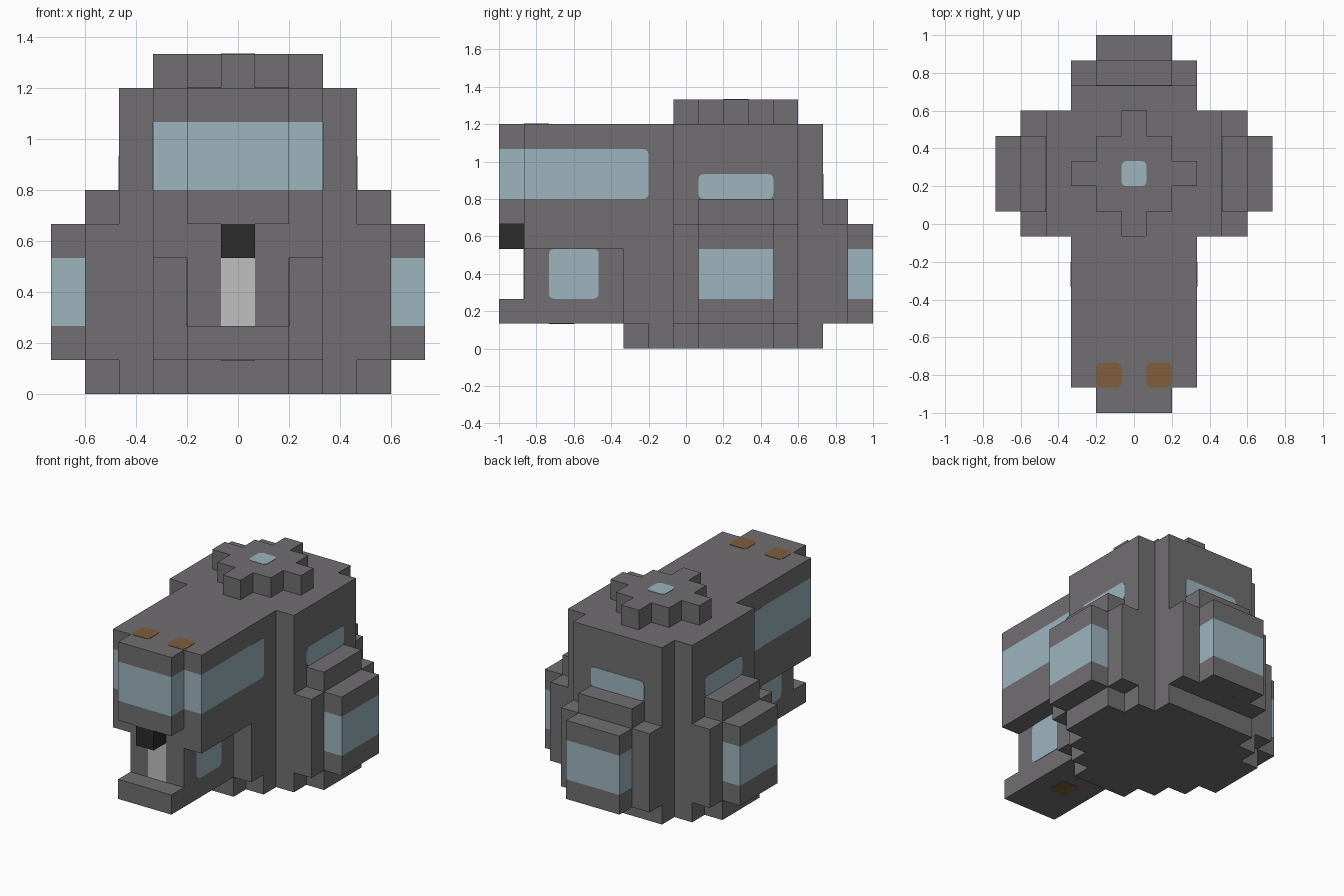
import bpy
import bmesh
from math import cos, sin, pi
from mathutils import Vector

if "Cube" in bpy.data.objects:
    bpy.data.objects.remove(bpy.data.objects["Cube"])

U = 2 / 15  # size of one building block; all part sizes below are in blocks


def material(name, rgb):
    lin = [((c / 255 + 0.055) / 1.055) ** 2.4 for c in rgb] + [1]
    m = bpy.data.materials.new(name)
    m.use_nodes = True
    m.diffuse_color = lin
    m.node_tree.nodes["Principled BSDF"].inputs["Base Color"].default_value = lin
    return m


GREY = material("body grey", (113, 111, 113))
GLASS = material("pale blue glass", (157, 181, 190))
BLACK = material("black", (44, 44, 44))
LIGHT = material("light grey", (192, 192, 192))
BROWN = material("brown", (128, 94, 62))


def finish(name, bm, mats):
    bmesh.ops.recalc_face_normals(bm, faces=bm.faces)
    bmesh.ops.scale(bm, vec=(U, U, U), verts=bm.verts)
    mesh = bpy.data.meshes.new(name)
    bm.to_mesh(mesh)
    bm.free()
    for m in mats:
        mesh.materials.append(m)
    obj = bpy.data.objects.new(name, mesh)
    bpy.context.collection.objects.link(obj)
    return obj


def part(name, boxes, mat=GREY, band=None, band_end=99):
    """Boxes given as x, y, z ranges; upright faces inside band become glass."""
    bm = bmesh.new()
    for ranges in boxes:
        cube = bmesh.ops.create_cube(bm, size=1)["verts"]
        for v in cube:
            v.co = [lo if c < 0 else hi for c, (lo, hi) in zip(v.co, ranges)]
    if band:
        cuts = [((0, 0, z), (0, 0, 1)) for z in band]
        cuts.append(((0, band_end, 0), (0, 1, 0)))
        for co, no in cuts:
            geom = bm.verts[:] + bm.edges[:] + bm.faces[:]
            bmesh.ops.bisect_plane(bm, geom=geom, plane_co=co, plane_no=no)
        bm.normal_update()
        for f in bm.faces:
            c = f.calc_center_median()
            if abs(f.normal.z) < 0.5 and band[0] < c.z < band[1] and c.y < band_end:
                f.material_index = 1
    return finish(name, bm, [mat, GLASS])


def plate(name, mat, axis, pos, side, a, b, rounded=(1, 1, 1, 1), r=0.2):
    """Thin panel facing along axis; a and b are its ranges on the other two axes."""
    bm = bmesh.new()
    corners = [(a[1], b[1]), (a[0], b[1]), (a[0], b[0]), (a[1], b[0])]
    verts = []
    for i, (p, q) in enumerate(corners):
        sp, sq = (-1 if i in (1, 2) else 1), (-1 if i > 1 else 1)
        steps = range(4) if rounded[i] else [None]
        for k in steps:
            pt = [p, q]
            if k is not None:
                t = i * pi / 2 + k * pi / 6
                pt = [p - sp * r + r * cos(t), q - sq * r + r * sin(t)]
            pt.insert(axis, pos)
            verts.append(bm.verts.new(pt))
    face = bm.faces.new(verts)
    out = bmesh.ops.extrude_face_region(bm, geom=[face])["geom"]
    push = Vector((0, 0, 0))
    push[axis] = side * 0.02
    bmesh.ops.translate(bm, vec=push, verts=[g for g in out if isinstance(g, bmesh.types.BMVert)])
    return finish(name, bm, [mat])


def wide(w):
    return (-w, w)


# Main body: a tall block with notched corners
part("body_core", [
    (wide(3.5), (-0.5, 4.5), (0, 9)),
    (wide(2.5), (4.5, 5.5), (0, 9)),
    (wide(2.5), (-1.5, -0.5), (0, 9)),
])
part("front_collar", [
    (wide(2.5), (-2.5, -1.5), (1, 4)),
    (wide(1.5), (-2.5, -1.5), (0, 1)),
])

# Head with its wrap-around glass band, snout and tip
part("head", [
    (wide(2.5), (-6.5, -1.5), (4, 9)),
    (wide(1.5), (-7.5, -6.5), (5, 9)),
], band=(6, 8), band_end=-2.5)
part("snout_tip", [(wide(0.5), (-7.5, -6.5), (4, 5))], BLACK)

# Lower neck and jaw
part("neck", [(wide(1.5), (-6.5, -2.5), (1, 4))])
part("jaw", [(wide(1.5), (-7.5, -6.5), (1, 2))])
plate("neck_front_panel", LIGHT, 1, -6.5, -1, wide(0.5), (2, 4), (0, 0, 0, 0))
plate("jaw_underside_spot", BROWN, 2, 1, -1, wide(0.5), (-5.5, -4.5))

# Stepped bulge at the back
part("back_bulge_base", [
    (wide(2.5), (5.5, 6.5), (1, 5)),
    (wide(1.5), (5.5, 6.5), (5, 6)),
])
part("back_bulge_window", [(wide(1.5), (6.5, 7.5), (1, 5))], band=(2, 4))
plate("back_upper_window", GLASS, 1, 5.5, 1, wide(1.5), (6, 7))

# Parts that repeat on both sides
for s, label in ((1, "left"), (-1, "right")):
    inner, outer = sorted((s * 3.5, s * 4.5)), sorted((s * 4.5, s * 5.5))
    part(label + "_bulge_base", [
        (inner, (-0.5, 4.5), (1, 5)),
        (inner, (0.5, 3.5), (5, 6)),
        (inner, (0.5, 3.5), (0, 1)),
    ])
    part(label + "_bulge_window", [(outer, (0.5, 3.5), (1, 5))], band=(2, 4))
    plate(label + "_upper_window", GLASS, 0, s * 3.5, s, (0.5, 3.5), (6, 7))
    plate(label + "_neck_window", GLASS, 0, s * 1.5, s, (-5.5, -3.5), (2, 4))
    plate(label + "_head_band_end", GLASS, 0, s * 2.5, s, (-2.5, -1.5), (6, 8), (1, 0, 0, 1))
    plate(label + "_head_spot", BROWN, 2, 9, 1, sorted((s * 0.5, s * 1.5)), (-6.5, -5.5))

# Stepped diamond on the roof with a small skylight
part("roof_diamond", [(wide(w + 0.5), (y - 0.5, y + 0.5), (9, 10))
                      for y, w in zip(range(5), (0, 1, 2, 1, 0))])
plate("roof_skylight", GLASS, 2, 10, 1, wide(0.5), (1.5, 2.5))
